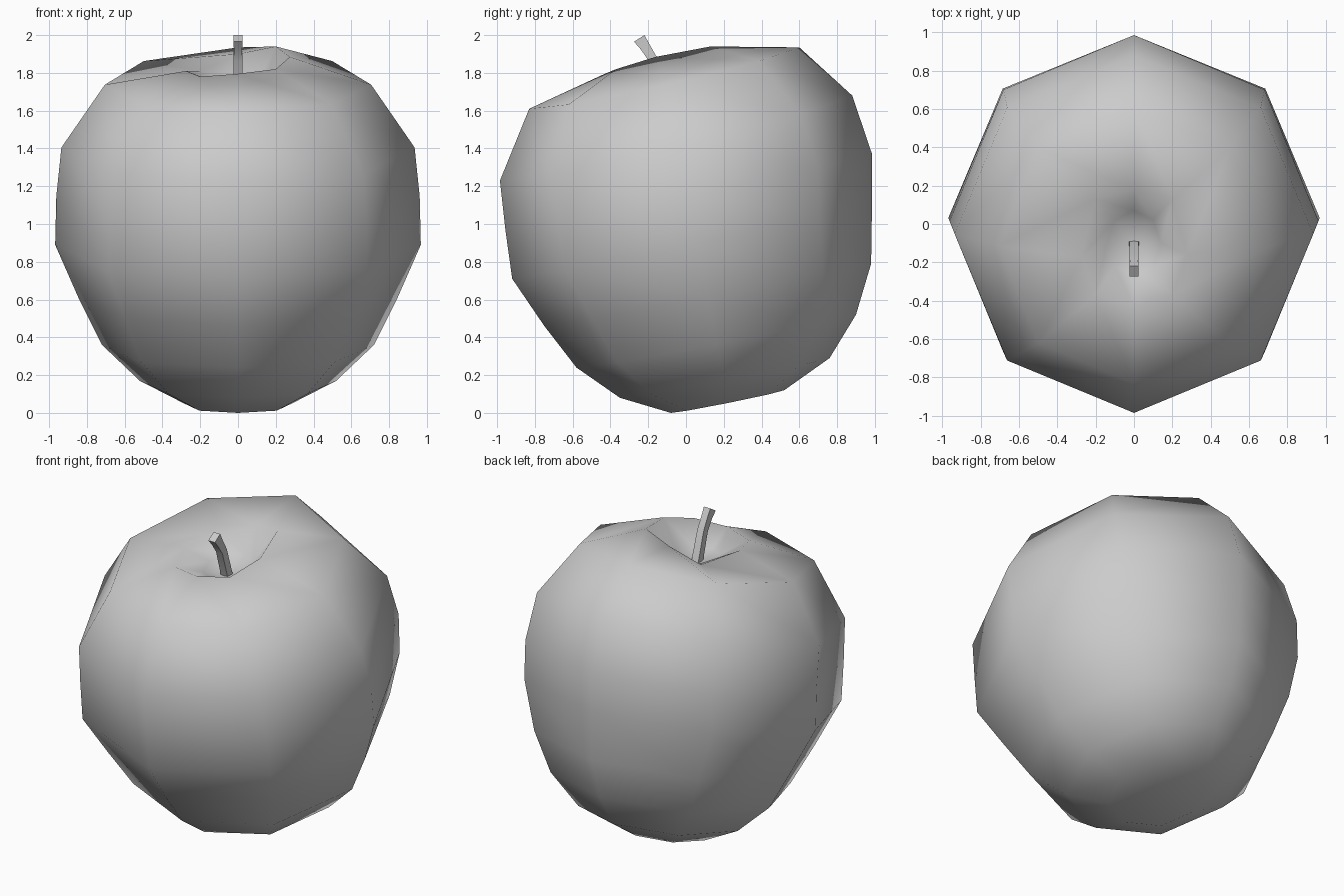
import bpy, bmesh, math
from mathutils import Vector

if "Cube" in bpy.data.objects:
    bpy.data.objects.remove(bpy.data.objects["Cube"])


def ring(fy, fz, by, bz, rx, sag=0.0, n=8, phase=0.0):
    """Leaning elliptical ring from its front point, back point and half width; sides drop by sag."""
    f, b = Vector((0, fy, fz)), Vector((0, by, bz))
    pts = []
    for i in range(n):
        a = 2 * math.pi * i / n + phase
        pts.append((f + b) / 2 + (b - f) / 2 * math.cos(a)
                   + Vector((rx * math.sin(a), 0, -sag * abs(math.sin(a)))))
    return pts


def loft(name, rings, start=None, end=None):
    """Skin a stack of point rings, closing each end with a tip point or a flat cap."""
    bm = bmesh.new()
    loops = [[bm.verts.new(p) for p in r] for r in rings]
    n = len(loops[0])
    for lo, hi in zip(loops, loops[1:]):
        for i in range(n):
            j = (i + 1) % n
            bm.faces.new((lo[i], lo[j], hi[j], hi[i]))
    for loop, tip in ((loops[0], start), (loops[-1], end)):
        if tip:
            v = bm.verts.new((0, *tip))
            for i in range(n):
                bm.faces.new((loop[i], loop[(i + 1) % n], v))
        else:
            bm.faces.new(loop)
    bmesh.ops.recalc_face_normals(bm, faces=bm.faces)
    me = bpy.data.meshes.new(name)
    bm.to_mesh(me)
    bm.free()
    me.shade_smooth()
    ob = bpy.data.objects.new(name, me)
    bpy.context.collection.objects.link(ob)
    return ob


# Uneven lip around the dimple, higher at the back right
rim = [(0, 0.18, 1.90), (0.2, 0.13, 1.94), (0.275, -0.16, 1.885), (0.2, -0.37, 1.82),
       (0, -0.43, 1.795), (-0.2, -0.37, 1.78), (-0.275, -0.17, 1.81), (-0.2, 0.13, 1.81)]

# Fruit body: eight-sided leaning rings from the base up, over the rim and into the dimple
loft("apple_body", [
    ring(-0.08, 0.00, 0.52, 0.12, 0.29, 0.008),
    ring(-0.35, 0.08, 0.76, 0.29, 0.52, 0.015),
    ring(-0.58, 0.24, 0.90, 0.52, 0.72, 0.02),
    ring(-0.75, 0.46, 0.98, 0.79, 0.845, 0.015),
    ring(-0.92, 0.71, 0.985, 1.12, 0.968, 0.025),
    ring(-0.955, 0.96, 0.985, 1.37, 0.962, 0.02),
    ring(-0.985, 1.23, 0.88, 1.68, 0.935, 0.05),
    ring(-0.83, 1.61, 0.60, 1.935, 0.705, 0.035),
    rim,
    ring(-0.27, 1.71, 0.07, 1.75, 0.14),
], start=(0.215, 0.075), end=(-0.10, 1.68))

# Stem: thin square stalk, bent forward and flaring at the tip
k = math.sqrt(2)


def stalk(fy, fz, by, bz, r):
    my, mz = (fy + by) / 2, (fz + bz) / 2
    return ring(my + (fy - my) * k, mz + (fz - mz) * k,
                my + (by - my) * k, mz + (bz - mz) * k, r * k, 0, 4, math.pi / 4)


stem = loft("stem", [
    stalk(-0.135, 1.66, -0.085, 1.67, 0.025),
    stalk(-0.195, 1.86, -0.15, 1.875, 0.023),
    stalk(-0.24, 1.925, -0.195, 1.955, 0.022),
    stalk(-0.275, 1.965, -0.22, 2.00, 0.024),
])
bpy.context.view_layer.objects.active = stem
stem.select_set(True)
bpy.ops.object.shade_smooth_by_angle(angle=math.radians(80))
